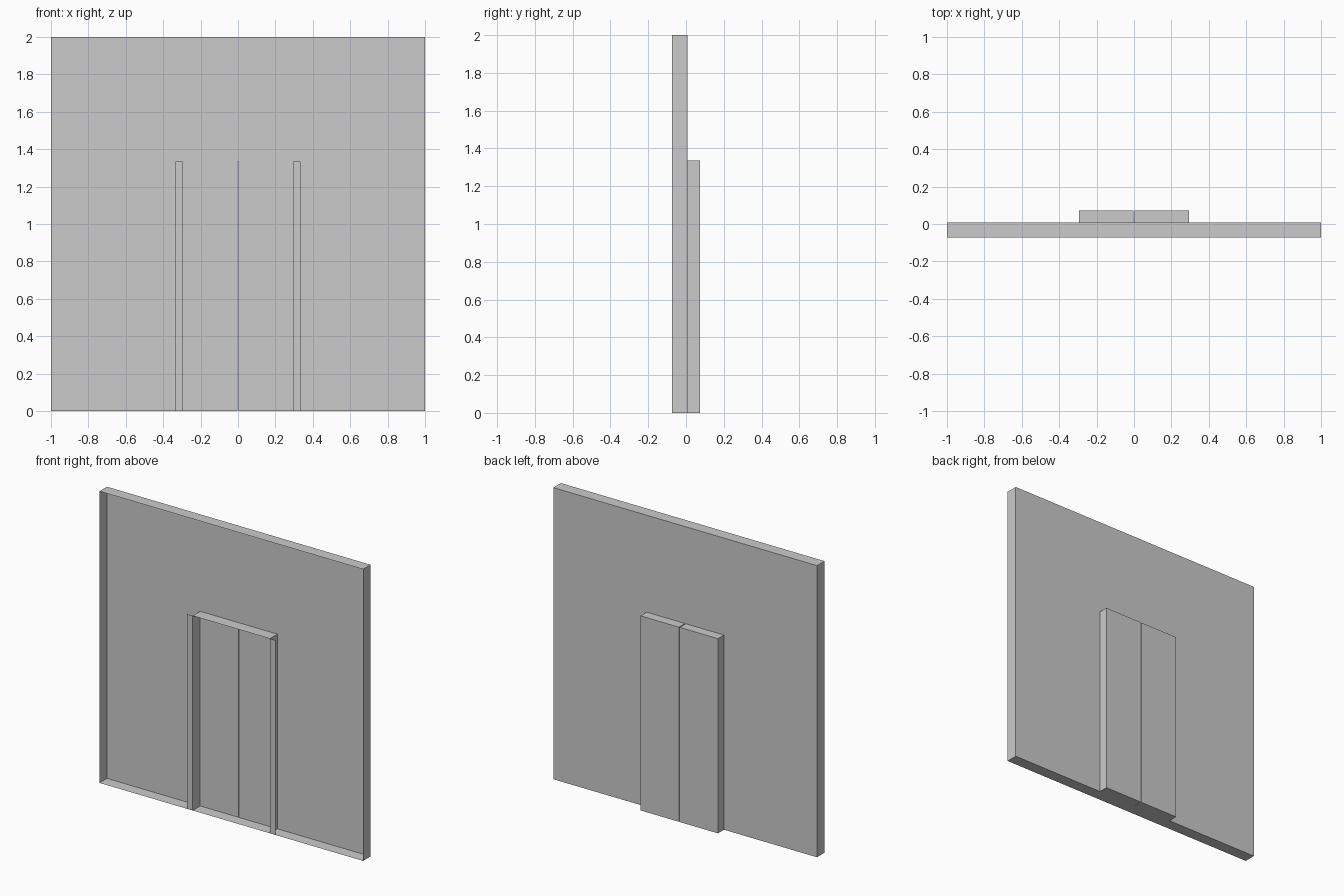
import bpy
import bmesh

if "Cube" in bpy.data.objects:
    bpy.data.objects.remove(bpy.data.objects["Cube"])

FRONT, WALL, BACK = -0.073, 0.008, 0.073   # depth planes
DOOR_W, DOOR_H = 0.293, 1.335              # half width and height of doorway
TRIM_X = 0.335                             # outer edge of the trim strips
GAP = 0.003                                # half gap between the doors


def sheets(name, quads):
    """Build one object from thin quads, welding shared corners."""
    bm = bmesh.new()
    for quad in quads:
        bm.faces.new([bm.verts.new(p) for p in quad])
    bmesh.ops.remove_doubles(bm, verts=bm.verts, dist=1e-5)
    mesh = bpy.data.meshes.new(name)
    bm.to_mesh(mesh)
    bm.free()
    obj = bpy.data.objects.new(name, mesh)
    bpy.context.collection.objects.link(obj)
    return obj


def upright(x0, x1, z0, z1, y):
    return [(x0, y, z0), (x1, y, z0), (x1, y, z1), (x0, y, z1)]


def level(x0, x1, z):
    return [(x0, FRONT, z), (x1, FRONT, z), (x1, WALL, z), (x0, WALL, z)]


def side(x, z1):
    return [(x, FRONT, 0), (x, WALL, 0), (x, WALL, z1), (x, FRONT, z1)]


# Wall sheet around the doorway
sheets("wall_panel", [
    upright(-1, -DOOR_W, 0, DOOR_H, WALL),
    upright(DOOR_W, 1, 0, DOOR_H, WALL),
    upright(-1, -DOOR_W, DOOR_H, 2, WALL),
    upright(-DOOR_W, DOOR_W, DOOR_H, 2, WALL),
    upright(DOOR_W, 1, DOOR_H, 2, WALL),
])

# Shallow rim around the open front
sheets("wall_rim", [level(-1, 1, 0), level(-1, 1, 2), side(-1, 2), side(1, 2)])

# Doorway lining: jambs, head and front trim strips
lining = [level(-DOOR_W, DOOR_W, DOOR_H)]
for s in (-1, 1):
    lining.append(side(s * DOOR_W, DOOR_H))
    lining.append(upright(*sorted((s * DOOR_W, s * TRIM_X)), 0, DOOR_H, FRONT))
sheets("door_frame", lining)

# Two sliding door leaves behind the wall
for s, label in ((-1, "left"), (1, "right")):
    bpy.ops.mesh.primitive_cube_add(
        size=1, location=(s * (DOOR_W + GAP) / 2, (WALL + BACK) / 2, DOOR_H / 2))
    leaf = bpy.context.object
    leaf.name = label + "_door"
    leaf.scale = (DOOR_W - GAP, BACK - WALL, DOOR_H)
    bpy.ops.object.transform_apply(location=False, rotation=False, scale=True)
